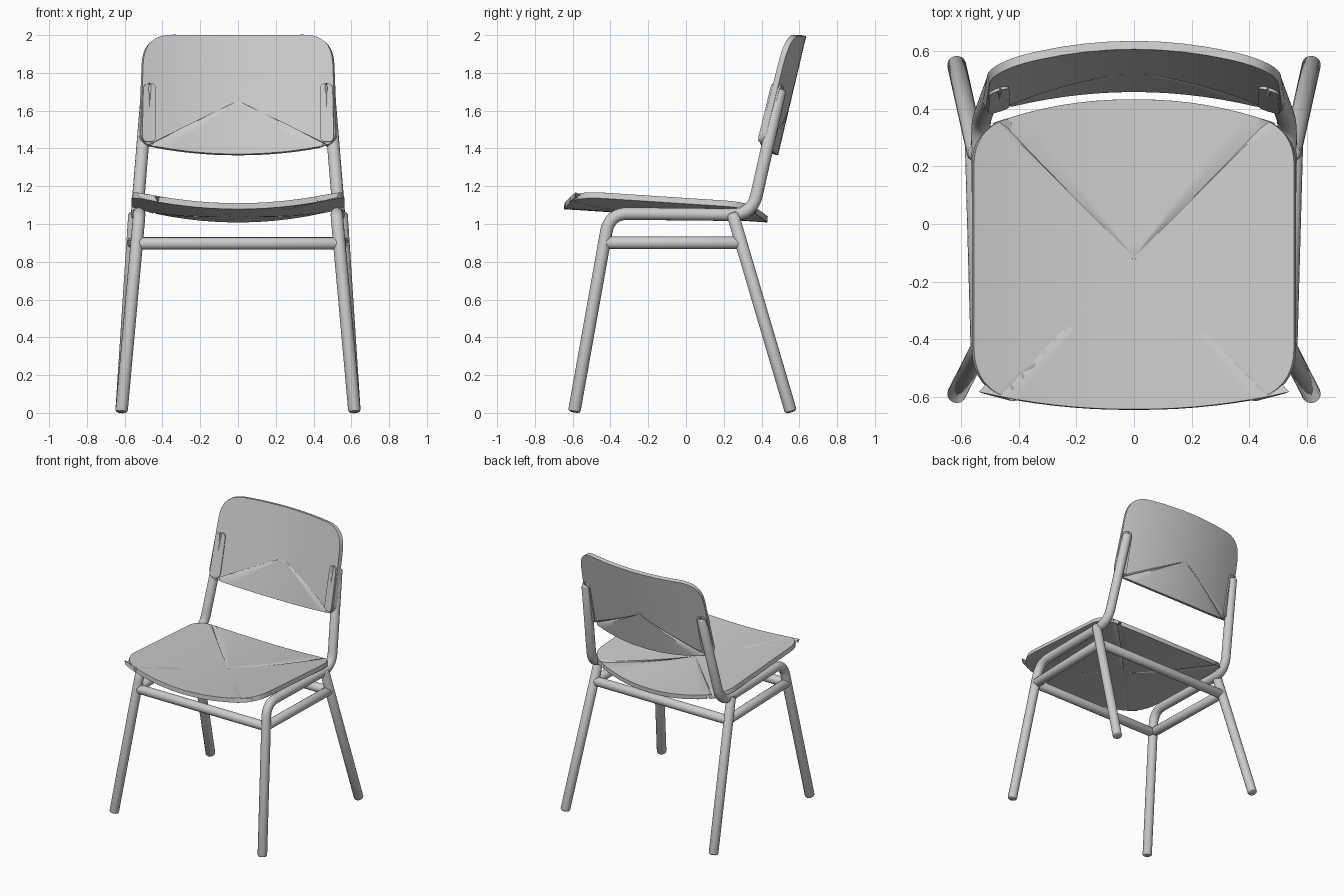
import bpy, bmesh
from mathutils import Vector

if "Cube" in bpy.data.objects:
    bpy.data.objects.remove(bpy.data.objects["Cube"])


def fillet(points, trims, closed=False, steps=8):
    """Round the corners of a path; trims = distance cut back at each corner."""
    pts = [Vector(p) for p in points]
    n, out = len(pts), []
    for i, (p, d) in enumerate(zip(pts, trims)):
        if d == 0 or (not closed and i in (0, n - 1)):
            out.append(p)
            continue
        a = p + (pts[i - 1] - p).normalized() * d
        b = p + (pts[(i + 1) % n] - p).normalized() * d
        for k in range(steps + 1):
            t = k / steps
            out.append(a * (1 - t) ** 2 + p * 2 * t * (1 - t) + b * t * t)
    return out


def finish(obj, mirror):
    if mirror:
        m = obj.modifiers.new("mirror", 'MIRROR')
        m.use_mirror_merge = False
    bpy.context.view_layer.objects.active = obj
    bpy.ops.object.select_all(action='DESELECT')
    obj.select_set(True)
    bpy.ops.object.shade_smooth_by_angle()


def tube(name, points, trims, r=0.033, mirror=True):
    """Round tube along a filleted path with softly rounded ends."""
    path = fillet(points, trims)
    d0 = (path[1] - path[0]).normalized()
    d1 = (path[-2] - path[-1]).normalized()
    e = 0.35 * r
    full = [(path[0], .65), (path[0] + d0 * e * .35, .88), (path[0] + d0 * e, 1)]
    full += [(p, 1) for p in path[1:-1]]
    full += [(path[-1] + d1 * e, 1), (path[-1] + d1 * e * .35, .88), (path[-1], .65)]
    cu = bpy.data.curves.new(name + "_path", 'CURVE')
    cu.dimensions = '3D'
    cu.bevel_depth, cu.bevel_resolution, cu.use_fill_caps = r, 6, True
    sp = cu.splines.new('POLY')
    sp.points.add(len(full) - 1)
    for q, (p, s) in zip(sp.points, full):
        q.co, q.radius = (*p, 1), s
    tmp = bpy.data.objects.new(name + "_path", cu)
    bpy.context.collection.objects.link(tmp)
    mesh = bpy.data.meshes.new_from_object(tmp)
    bpy.data.objects.remove(tmp)
    obj = bpy.data.objects.new(name, mesh)
    bpy.context.collection.objects.link(obj)
    finish(obj, mirror)


def panel(name, outline, warp, thick, mirror=False, rings=12):
    """Bent sheet: concentric rings of a rounded outline, warped, then thickened."""
    loop = fillet([p[:2] for p in outline], [p[2] for p in outline], True)
    c = sum(loop, Vector((0, 0))) / len(loop)
    bm = bmesh.new()
    mid = bm.verts.new(warp(*c))
    prev = None
    for k in range(1, rings + 1):
        ring = [bm.verts.new(warp(*c.lerp(p, k / rings))) for p in loop]
        for i in range(len(ring)):
            j = (i + 1) % len(ring)
            if prev:
                bm.faces.new((prev[i], ring[i], ring[j], prev[j]))
            else:
                bm.faces.new((mid, ring[i], ring[j]))
        prev = ring
    bmesh.ops.remove_doubles(bm, verts=bm.verts, dist=1e-5)
    bmesh.ops.recalc_face_normals(bm, faces=bm.faces)
    mesh = bpy.data.meshes.new(name)
    bm.to_mesh(mesh)
    bm.free()
    obj = bpy.data.objects.new(name, mesh)
    bpy.context.collection.objects.link(obj)
    s = obj.modifiers.new("thickness", 'SOLIDIFY')
    s.thickness, s.offset = thick, 0
    b = obj.modifiers.new("soft_rim", 'BEVEL')
    b.width, b.segments, b.limit_method = 0.009, 3, 'ANGLE'
    b.angle_limit = 0.9
    finish(obj, mirror)
    obj.modifiers.new("normals", 'WEIGHTED_NORMAL')


def symmetric(half):
    return half + [(-x, y, d) for x, y, d in reversed(half) if x]


def seat_surface(x, y):
    return (x, y, 1.118 + 0.07 * min(1, (x / 0.56) ** 2) - 0.065 * (y + 0.55) - 0.03)


def back_surface(x, z):
    return (x, 0.475 + 0.236 * (z - 1.375) - 0.33 * x * x, z)


# seat and backrest
panel("seat", symmetric([(.28, -.645, .26), (.56, -.58, .15),
                         (.56, .325, .12), (.26, .432, .24)]), seat_surface, 0.032)
half_back = [(.25, 1.367, .24), (.523, 1.425, .06), (.50, 2.0, .15), (0, 1.996, .34)]
panel("backrest", symmetric(half_back), back_surface, 0.03)

# rounded pads where the posts hold the backrest
panel("backrest_bracket", [(.44, 1.43, .035), (.515, 1.43, .035), (.508, 1.74, .035),
                           (.44, 1.74, .035)], back_surface, 0.05, mirror=True, rings=3)

# front leg, seat rail and back post bent from one tube
tube("front_leg_and_post",
     [(.617, -.592, .004), (.522, -.405, 1.056), (.535, .35, 1.048), (.48, .50, 1.715)],
     [0, .10, .11, 0])
# rear leg
tube("rear_leg", [(.617, .556, .004), (.548, .245, 1.06)], [0, 0])

# stretcher frame under the seat
tube("side_stretcher", [(.535, -.43, .9), (.555, .29, .9)], [0, 0])
tube("front_stretcher", [(-.535, -.43, .897), (.535, -.43, .897)], [0, 0], mirror=False)
tube("rear_stretcher", [(-.555, .29, .897), (.555, .29, .897)], [0, 0], mirror=False)
